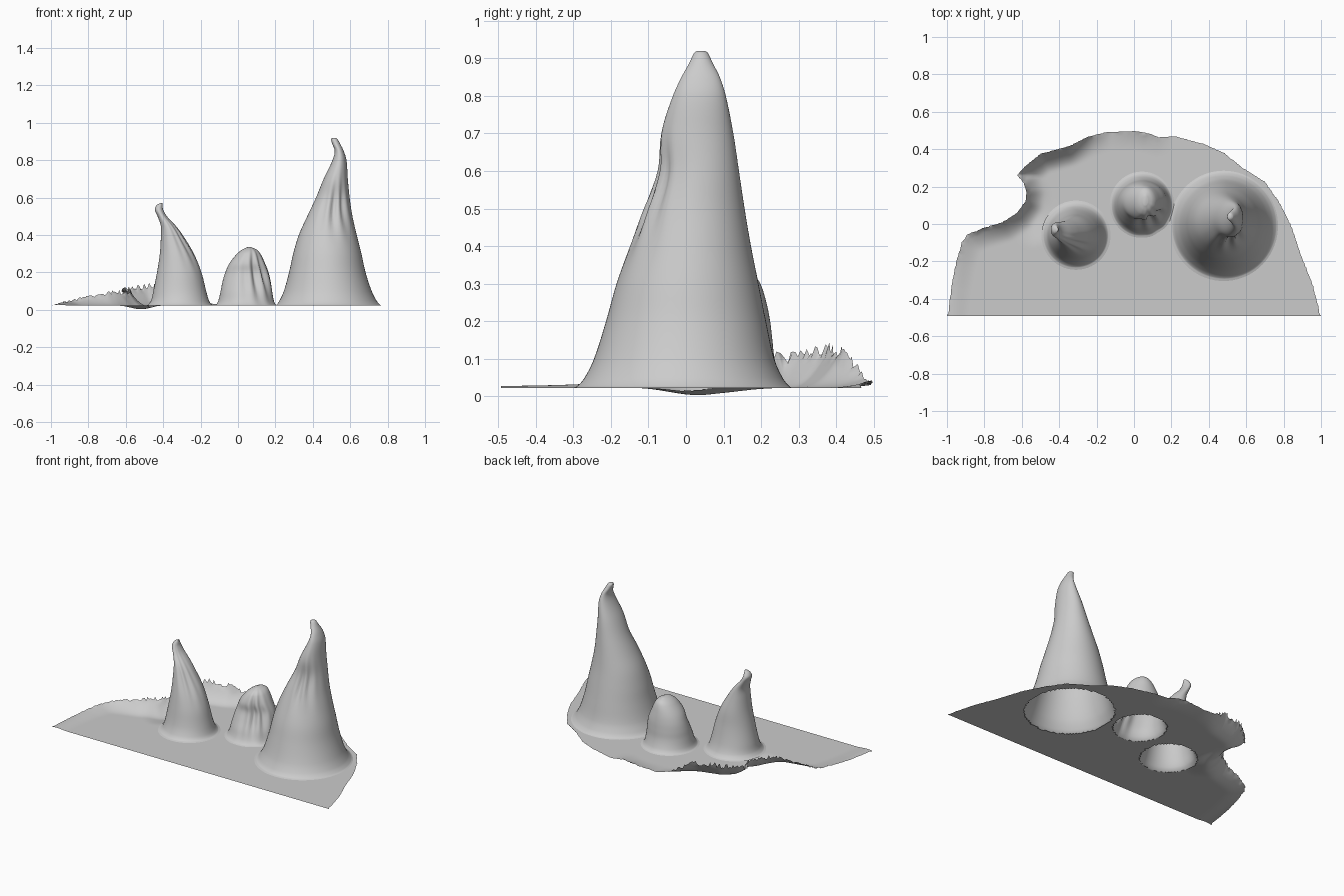
import bpy, bmesh, math, random
from mathutils import Vector
from mathutils.geometry import intersect_point_line

if "Cube" in bpy.data.objects:
    bpy.data.objects.remove(bpy.data.objects["Cube"])

random.seed(4)
GROUND = 0.022

# peak sections: z, x min, x max, y min, y max
TALL = [(.022, .19, .77, -.305, .285), (.027, .205, .76, -.29, .275), (.05, .222, .74, -.27, .257),
        (.1, .245, .715, -.245, .235), (.2, .273, .682, -.213, .213), (.3, .295, .66, -.185, .193),
        (.4, .325, .635, -.15, .173), (.5, .37, .612, -.117, .156), (.6, .417, .597, -.08, .141),
        (.7, .458, .587, -.068, .126), (.8, .505, .58, -.035, .106), (.85, .517, .565, -.012, .09),
        (.89, .503, .545, .01, .07), (.915, .498, .53, .022, .058), (.92, .508, .522, .03, .05)]
LEFT = [(.022, -.495, -.125, -.245, .125), (.027, -.482, -.14, -.23, .112), (.05, -.465, -.155, -.212, .093),
        (.1, -.453, -.17, -.193, .075), (.2, -.433, -.195, -.172, .055), (.3, -.418, -.235, -.15, .042),
        (.4, -.412, -.295, -.122, .022), (.45, -.413, -.333, -.105, .014), (.5, -.43, -.38, -.08, .01),
        (.535, -.445, -.4, -.065, .004), (.56, -.435, -.404, -.05, -.01), (.57, -.418, -.404, -.04, -.02)]
MIDDLE = [(.022, -.13, .215, -.075, .28), (.027, -.118, .203, -.062, .268), (.05, -.105, .192, -.045, .252),
          (.1, -.093, .184, -.027, .236), (.15, -.083, .177, -.005, .23), (.2, -.068, .165, .015, .224),
          (.25, -.045, .145, .02, .214), (.3, -.005, .12, .045, .198), (.322, .022, .1, .07, .18),
          (.335, .05, .072, .1, .15)]

# torn outline of the sheet
OUTLINE = [(-.995, -.493), (-.975, -.33), (-.95, -.2), (-.92, -.1), (-.89, -.055), (-.8, -.02), (-.7, .01),
           (-.625, .06), (-.58, .12), (-.575, .17), (-.59, .22), (-.625, .26), (-.59, .3), (-.5, .375),
           (-.35, .415), (-.25, .465), (-.15, .49), (0, .497), (.08, .485), (.13, .463), (.22, .468),
           (.38, .425), (.48, .38), (.58, .3), (.7, .225), (.78, .11), (.84, -.01), (.89, -.16),
           (.95, -.31), (.985, -.44), (.995, -.493)]
EDGE = [Vector(p) for p in OUTLINE]
# height of the curled lip along x
LIP = [(-1, 0), (-.93, .02), (-.8, .045), (-.7, .065), (-.6, .08), (-.5, .1), (-.35, .095), (-.22, .03),
       (-.13, .008), (.05, .02), (.2, 0), (1, 0)]


def lip_height(x):
    for (a, ha), (b, hb) in zip(LIP, LIP[1:]):
        if a <= x <= b:
            return ha + (hb - ha) * (x - a) / (b - a)
    return 0


def inside(x, y):
    hit = False
    for i, a in enumerate(EDGE):
        b = EDGE[i - 1]
        if (a.y > y) != (b.y > y) and x < (b.x - a.x) * (y - a.y) / (b.y - a.y) + a.x:
            hit = not hit
    return hit


def nearest(p, closed=False):
    best, dist = None, 9
    for i in range(0 if closed else 1, len(EDGE)):
        a, b = EDGE[i - 1], EDGE[i]
        t = (p - a).dot(b - a) / (b - a).length_squared
        q = a.lerp(b, min(1, max(0, t)))
        if (p - q).length < dist:
            best, dist = q, (p - q).length
    return best, dist


def finish(name, bm):
    mesh = bpy.data.meshes.new(name)
    bm.to_mesh(mesh)
    bm.free()
    for f in mesh.polygons:
        f.use_smooth = True
    obj = bpy.data.objects.new(name, mesh)
    bpy.context.collection.objects.link(obj)
    return obj


def spline(a, b, c, d, t):
    # Hermite segment through b and c, parameterised by height
    out = []
    h = c[0] - b[0]
    for k in range(5):
        m1 = (c[k] - a[k]) / (c[0] - a[0]) * h
        m2 = (d[k] - b[k]) / (d[0] - b[0]) * h
        out.append((2*t**3 - 3*t*t + 1)*b[k] + (t**3 - 2*t*t + t)*m1 + (3*t*t - 2*t**3)*c[k] + (t**3 - t*t)*m2)
    return out


def peak(name, rows, fold, fold_dir, fold_z, sides=72, steps=5):
    bm = bmesh.new()
    sections = []
    for i in range(len(rows) - 1):
        for s in range(steps):
            sections.append(spline(rows[max(i - 1, 0)], rows[i], rows[i + 1],
                                   rows[min(i + 2, len(rows) - 1)], s / steps))
    sections.append(rows[-1])
    rings = []
    for z, x0, x1, y0, y1 in sections:
        ring = []
        for j in range(sides):
            a = 2 * math.pi * j / sides
            # pulled folds on one flank, fading out above and below
            off = math.atan2(math.sin(a - fold_dir), math.cos(a - fold_dir))
            w = math.exp(-(off / .65) ** 2) * math.exp(-((z - fold_z) / .11) ** 2)
            r = 1 - fold * w * (.6 + .4 * math.sin(11 * a + 9 * z))
            ring.append(bm.verts.new(((x0 + x1) / 2 + (x1 - x0) / 2 * r * math.cos(a),
                                      (y0 + y1) / 2 + (y1 - y0) / 2 * r * math.sin(a), z)))
        rings.append(ring)
    for lo, hi in zip(rings, rings[1:]):
        for j in range(sides):
            k = (j + 1) % sides
            bm.faces.new((lo[j], lo[k], hi[k], hi[j]))
    bm.faces.new(rings[-1])
    return finish(name, bm)


# ground sheet: fine grid trimmed to the torn outline, with open holes under the peaks
def sheet():
    bm = bmesh.new()
    step = .0125
    grid = [[bm.verts.new((-1 + step * i, -.493 + step * j, GROUND)) for j in range(81)] for i in range(161)]
    for i in range(160):
        for j in range(80):
            x, y = -1 + step * (i + .5), -.493 + step * (j + .5)
            holed = any(((x - (x0 + x1) / 2) * 2 / (x1 - x0)) ** 2 + ((y - (y0 + y1) / 2) * 2 / (y1 - y0)) ** 2 < .9 ** 2
                        for z, x0, x1, y0, y1 in (TALL[0], LEFT[0], MIDDLE[0]))
            if inside(x, y) and not holed:
                bm.faces.new((grid[i][j], grid[i + 1][j], grid[i + 1][j + 1], grid[i][j + 1]))
    bmesh.ops.delete(bm, geom=[v for v in bm.verts if not v.link_faces], context='VERTS')
    for v in bm.verts:
        p = Vector((v.co.x, v.co.y))
        q, d = nearest(p)
        if v.is_boundary and d < .02 and p.y > -.485:
            p = p.lerp(q, random.uniform(.6, 1))
            v.co.x, v.co.y = p
            d = random.uniform(-.012, .008)
        # curled lip along the back left, and a shallow dent below it
        t = max(0, 1 - d / .11)
        v.co.z += lip_height(p.x) * t * t
        dent = ((p.x + .54) / .13) ** 2 + ((p.y - .07) / .2) ** 2
        if dent < 1:
            v.co.z -= .022 * (1 - dent) ** 2
        v.co.z = max(v.co.z, 0)
    return finish("ground_sheet", bm)


sheet()
peak("tall_peak", TALL, .22, math.radians(-75), .55)
peak("left_peak", LEFT, .15, math.radians(-45), .38)
peak("middle_peak", MIDDLE, .3, math.radians(-60), .19)
